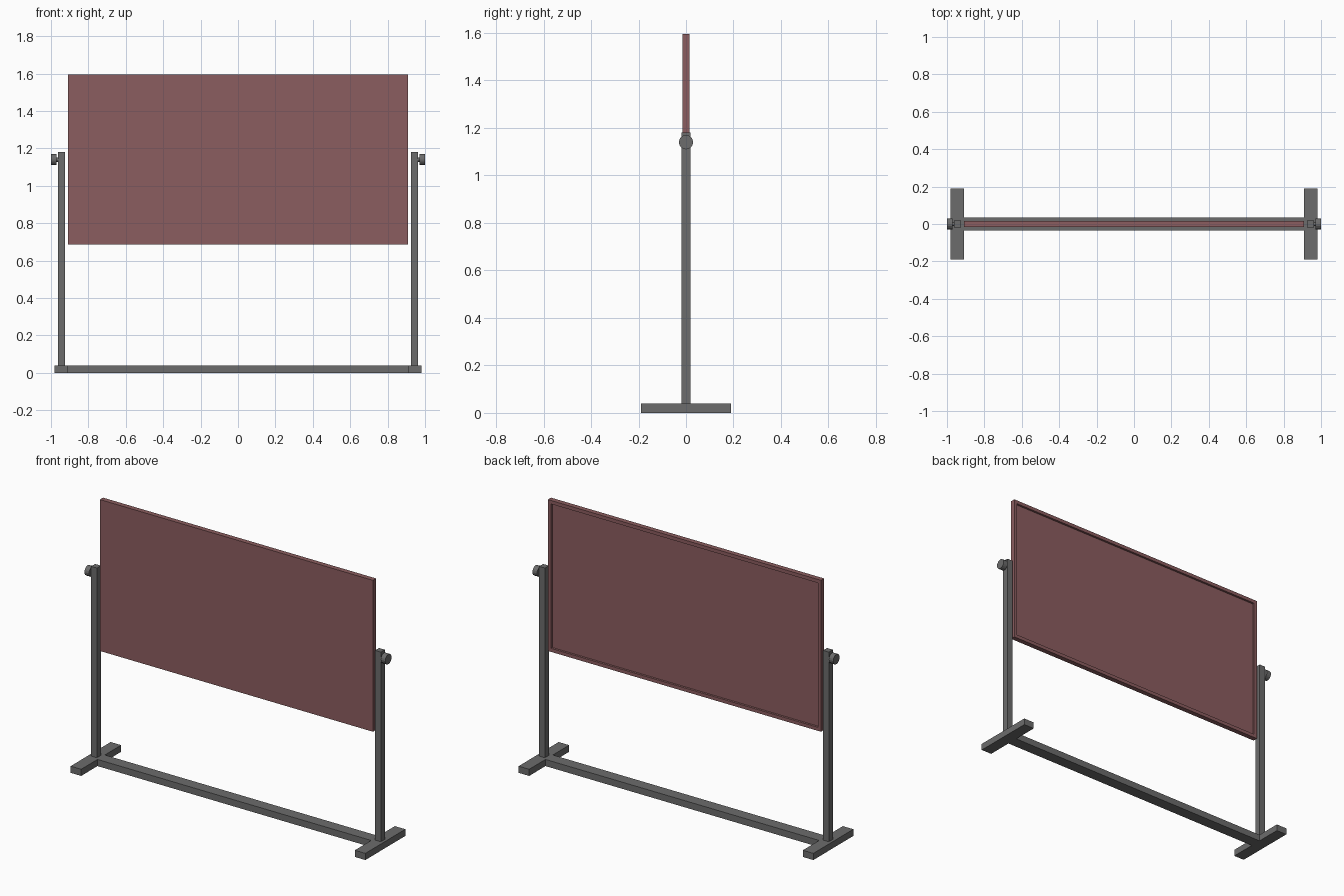
import bpy
import bmesh
import math
from mathutils import Matrix, Vector

cube = bpy.data.objects.get("Cube")
if cube:
    bpy.data.objects.remove(cube, do_unlink=True)


def make_material(name, colour):
    mat = bpy.data.materials.new(name)
    mat.use_nodes = True
    mat.diffuse_color = colour
    mat.node_tree.nodes["Principled BSDF"].inputs["Base Color"].default_value = colour
    return mat


GREY = make_material("dark grey metal", (0.15, 0.15, 0.15, 1))
RED = make_material("dull red board", (0.26, 0.11, 0.115, 1))


def add_object(name, bm, mat):
    mesh = bpy.data.meshes.new(name)
    bmesh.ops.recalc_face_normals(bm, faces=bm.faces)
    bm.to_mesh(mesh)
    bm.free()
    mesh.materials.append(mat)
    obj = bpy.data.objects.new(name, mesh)
    bpy.context.collection.objects.link(obj)
    return obj


def box_mesh(low, high):
    low, high = Vector(low), Vector(high)
    bm = bmesh.new()
    bmesh.ops.create_cube(bm, size=1)
    bmesh.ops.scale(bm, vec=high - low, verts=bm.verts)
    bmesh.ops.translate(bm, vec=(low + high) / 2, verts=bm.verts)
    return bm


def rod(name, x0, x1, z, radius, sides):
    bm = bmesh.new()
    turn = Matrix.Translation(((x0 + x1) / 2, 0, z)) @ Matrix.Rotation(math.pi / 2, 4, "Y")
    bmesh.ops.create_cone(bm, cap_ends=True, segments=sides, radius1=radius,
                          radius2=radius, depth=abs(x1 - x0), matrix=turn)
    return add_object(name, bm, GREY)


# Board: flat front, framed and recessed back
bm = box_mesh((-0.908, -0.015, 0.685), (0.908, 0.015, 1.595))
bm.normal_update()
back = [f for f in bm.faces if f.normal.y > 0.9]
bmesh.ops.inset_region(bm, faces=back, thickness=0.03)
bmesh.ops.inset_region(bm, faces=back, thickness=0.0005, depth=-0.012)
add_object("board", bm, RED)

# Floor bar joining the two feet
add_object("floor_bar", box_mesh((-0.91, -0.035, 0), (0.91, 0.035, 0.04)), GREY)

# Foot, post, pivot and knob at each end
for side, s in (("left", 1), ("right", -1)):
    def end_box(part, x0, x1, y, z0, z1):
        lo, hi = sorted((s * x0, s * x1))
        add_object(f"{side}_{part}", box_mesh((lo, -y, z0), (hi, y, z1)), GREY)

    end_box("foot", 0.91, 0.98, 0.19, 0, 0.04)
    end_box("post", 0.925, 0.963, 0.019, 0.04, 1.18)
    rod(f"{side}_pivot", s * 0.945, s * 0.975, 1.14, 0.012, 12)
    rod(f"{side}_knob", s * 0.97, s * 1.0, 1.14, 0.03, 16)
